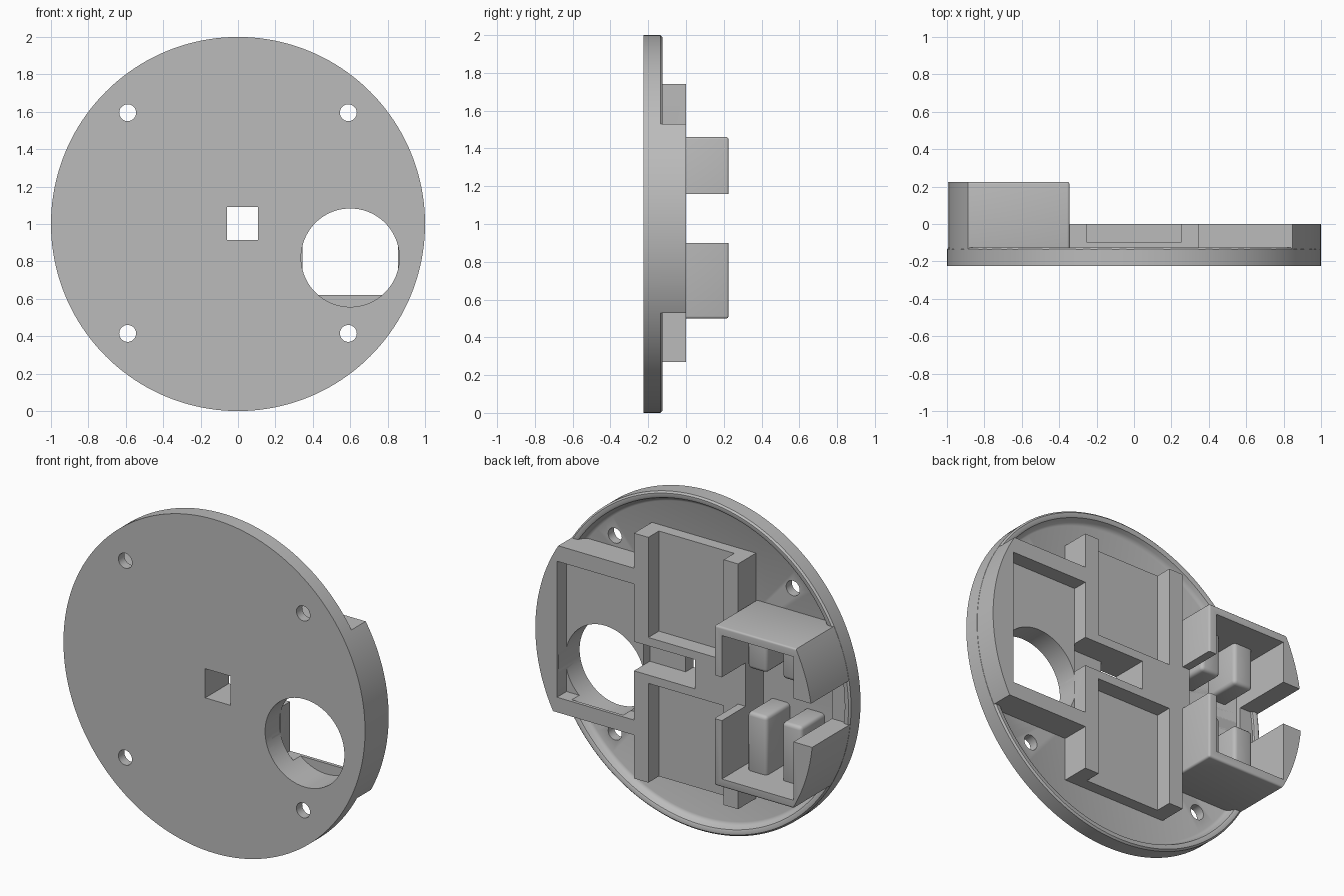
import bpy, bmesh, math
from mathutils import Matrix, Vector

cube = bpy.data.objects.get("Cube")
if cube:
    bpy.data.objects.remove(cube, do_unlink=True)

grey = bpy.data.materials.new("plain grey")
grey.use_nodes = True
colour = (0.5, 0.5, 0.5, 1)
grey.diffuse_color = colour
grey.node_tree.nodes["Principled BSDF"].inputs["Base Color"].default_value = colour


def make(name, bm):
    bmesh.ops.recalc_face_normals(bm, faces=bm.faces)
    mesh = bpy.data.meshes.new(name)
    bm.to_mesh(mesh)
    bm.free()
    mesh.materials.append(grey)
    obj = bpy.data.objects.new(name, mesh)
    bpy.context.collection.objects.link(obj)
    return obj


def box(name, x, y, z, bevel=0):
    """Box from (min, max) pairs, with optional rounded edges."""
    bm = bmesh.new()
    bmesh.ops.create_cube(bm, size=1)
    for v in bm.verts:
        v.co = Vector([(r[0] + r[1]) / 2 + c * (r[1] - r[0])
                       for c, r in zip(v.co, (x, y, z))])
    if bevel:
        bmesh.ops.bevel(bm, geom=bm.edges[:], offset=bevel, segments=3,
                        profile=0.5, affect='EDGES')
    return make(name, bm)


def rod(name, x, z, radius, y=(-0.5, 0.5), sides=48):
    """Cylinder along the depth axis."""
    bm = bmesh.new()
    place = Matrix.Translation((x, sum(y) / 2, z)) @ Matrix.Rotation(math.pi / 2, 4, 'X')
    bmesh.ops.create_cone(bm, cap_ends=True, segments=sides, radius1=radius,
                          radius2=radius, depth=y[1] - y[0], matrix=place)
    return make(name, bm)


def combine(target, cutter, operation='DIFFERENCE'):
    mod = target.modifiers.new("cut", 'BOOLEAN')
    mod.operation, mod.solver, mod.object = operation, 'EXACT', cutter
    bpy.context.view_layer.update()
    graph = bpy.context.evaluated_depsgraph_get()
    mesh = bpy.data.meshes.new_from_object(target.evaluated_get(graph))
    target.modifiers.clear()
    target.data = mesh
    bpy.data.objects.remove(cutter, do_unlink=True)


def cut_box(target, x, y, z):
    combine(target, box("cutter", x, y, z))


def clip_round(target):
    combine(target, rod("clip", 0, 1, 0.999, sides=160), 'INTERSECT')


BACK = 0.5      # cutters reach past the back
FLOOR = -0.17   # recessed back surface of the disc
ROOT = -0.2     # raised parts are rooted inside the disc

# Round base plate with a soft raised rim
profile = [(0, -0.225), (1, -0.225), (1, -0.135), (0.99, -0.125), (0.972, -0.125),
           (0.962, -0.13), (0.953, -0.15), (0.945, -0.163), (0.93, FLOOR), (0, FLOOR)]
bm = bmesh.new()
verts = [bm.verts.new((r, y, 1)) for r, y in profile]
edges = [bm.edges.new(pair) for pair in zip(verts, verts[1:])]
bmesh.ops.spin(bm, geom=verts + edges, cent=(0, 0, 1), axis=(0, 1, 0),
               angle=2 * math.pi, steps=160)
bmesh.ops.remove_doubles(bm, verts=bm.verts[:], dist=0.0005)
base_plate = make("base_plate", bm)
for x in (-0.59, 0.59):
    for z in (0.415, 1.595):
        combine(base_plate, rod("screw_hole", x, z, 0.045))

# Wide bay frame on the left, following the disc edge
bay_frame = box("bay_frame", (0.345, 1.1), (ROOT, 0), (0.53, 1.53))
clip_round(bay_frame)
cut_box(bay_frame, (0.3, 0.855), (-0.09, BACK), (0.62, 1.435))

# Centre frame with two open-ended pockets and a cable channel
centre_frame = box("centre_frame", (-0.345, 0.345), (ROOT, 0), (0.27, 1.74))
for z in ((1.14, 1.9), (0.1, 0.865)):
    cut_box(centre_frame, (-0.25, 0.25), (-0.1, BACK), z)
cut_box(centre_frame, (-0.06, 0.4), (-0.15, BACK), (0.915, 1.09))

# Front openings
for part in (base_plate, bay_frame):
    combine(part, rod("round_opening", 0.6, 0.82, 0.263, y=(-0.5, -0.02), sides=96))
combine(centre_frame, rod("round_opening", 0.6, 0.82, 0.263, y=(-0.5, -0.09), sides=96))
for part in (base_plate, centre_frame):
    cut_box(part, (-0.06, 0.107), (-0.5, BACK), (0.915, 1.09))

# Tall box on the right, open at the back and split by a gap
tall_box = box("tall_box", (-1.1, -0.345), (ROOT, 0.225), (0.5, 1.46), bevel=0.012)
clip_round(tall_box)
cut_box(tall_box, (-0.87, -0.395), (FLOOR, BACK), (0.55, 1.41))
cut_box(tall_box, (-1.2, -0.3), (0, BACK), (0.9, 1.16))
cut_box(tall_box, (-1.2, -0.8), (-0.14, BACK), (0.9, 1.16))

# Rounded pegs inside the tall box
pegs = []
for side, z in (("lower", (0.53, 0.9)), ("upper", (1.16, 1.43))):
    for place, x in (("inner", (-0.57, -0.44)), ("outer", (-0.8, -0.67))):
        pegs.append(box(f"{side}_{place}_peg", x, (ROOT, 0.05), z, bevel=0.022))

# Smooth curved walls, keep hard edges
bpy.ops.object.select_all(action='DESELECT')
for obj in [base_plate, bay_frame, centre_frame, tall_box] + pegs:
    obj.select_set(True)
    bpy.context.view_layer.objects.active = obj
bpy.ops.object.shade_smooth_by_angle(angle=math.radians(35))
